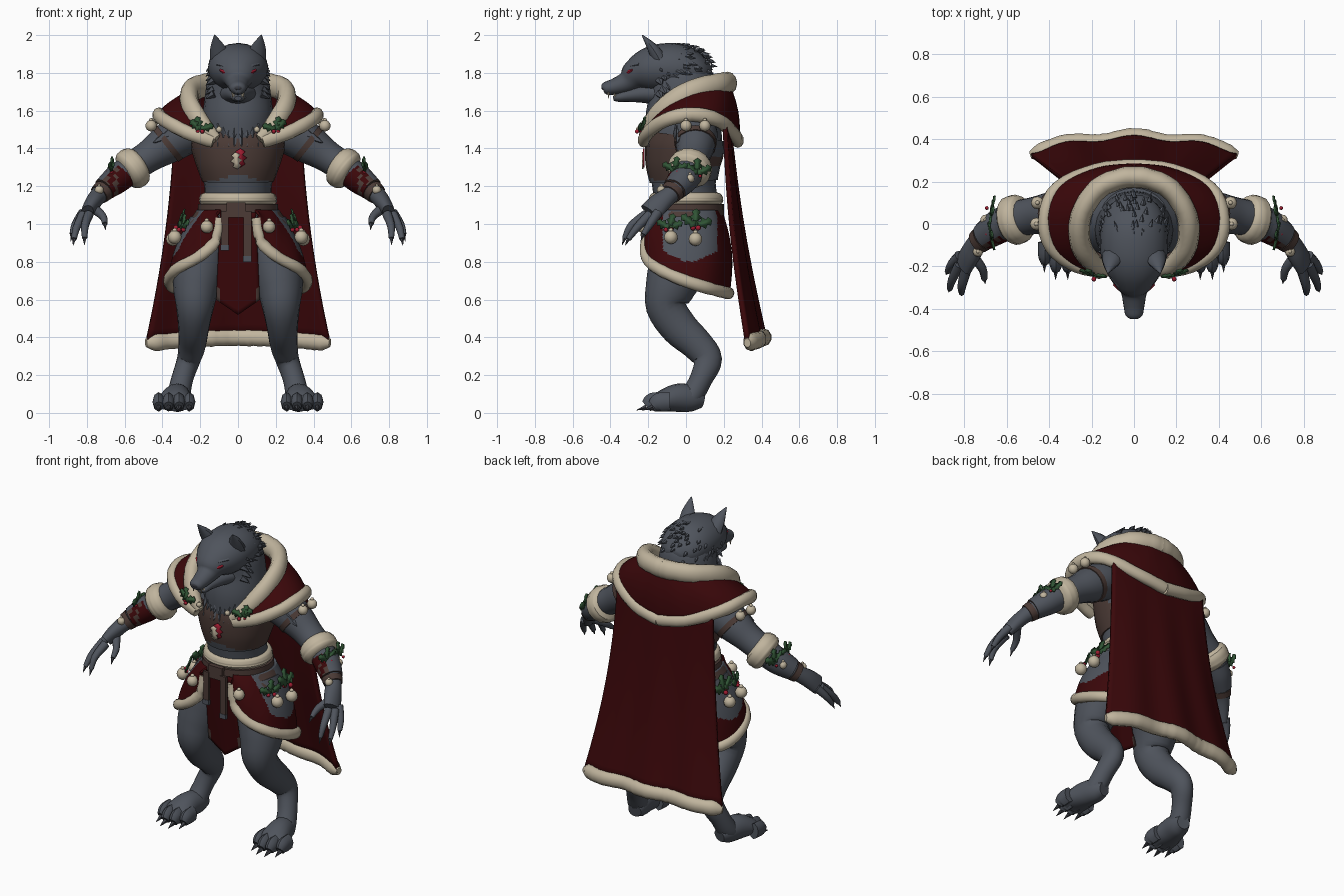
import bpy, bmesh, math, random
from mathutils import Vector, Matrix

if "Cube" in bpy.data.objects:
    bpy.data.objects.remove(bpy.data.objects["Cube"])

random.seed(4)
MATS = {}
for name, col in {"slate_fur": (0.078, 0.088, 0.108), "red_cloth": (0.043, 0.0022, 0.003),
                  "cream_fur": (0.53, 0.46, 0.34), "brown_leather": (0.072, 0.044, 0.037),
                  "holly_green": (0.03, 0.09, 0.036), "bright_red": (0.34, 0.012, 0.03),
                  "dark_claw": (0.05, 0.053, 0.064)}.items():
    MATS[name] = bpy.data.materials.new(name)
    MATS[name].diffuse_color = (*col, 1)


def finish(name, bm, mats, mirror=False, thick=0, rule=None):
    bmesh.ops.recalc_face_normals(bm, faces=bm.faces[:])
    if rule:
        for f in bm.faces:
            f.material_index = rule(f.calc_center_median(), f.normal)
    me = bpy.data.meshes.new(name)
    bm.to_mesh(me)
    bm.free()
    for m in mats.split():
        me.materials.append(MATS[m])
    ob = bpy.data.objects.new(name, me)
    bpy.context.collection.objects.link(ob)
    if mirror:
        ob.modifiers.new("mirror", 'MIRROR')
    if thick:
        s = ob.modifiers.new("thickness", 'SOLIDIFY')
        s.thickness, s.offset = thick, 0
    return ob


def resample(pts, count):
    """Smooth curve through tuples of any length."""
    out, last = [], len(pts) - 1
    for i in range(count):
        s = i / (count - 1) * last
        k = min(int(s), last - 1)
        t = s - k
        p0, p1, p2, p3 = (pts[max(0, min(last, k + j))] for j in (-1, 0, 1, 2))
        out.append(tuple(0.5 * (2*b + (c - a)*t + (2*a - 5*b + 4*c - d)*t*t + (3*b - a - 3*c + d)*t**3)
                         for a, b, c, d in zip(p0, p1, p2, p3)))
    return out


def loft(bm, pts, n=16, ref=(1, 0, 0), steps=4, rough=0):
    """Elliptical sections (x, y, z, radius along ref, other radius) joined along a path."""
    if steps > 1:
        pts = resample(pts, (len(pts) - 1) * steps + 1)
    rings = []
    for i, p in enumerate(pts):
        t = (Vector(pts[min(i + 1, len(pts) - 1)][:3]) - Vector(pts[max(i - 1, 0)][:3])).normalized()
        r = Vector(ref)
        if abs(t.dot(r)) > 0.95:
            r = Vector((0, 1, 0)) if abs(t.y) < 0.9 else Vector((0, 0, 1))
        u = (r - t * r.dot(t)).normalized()
        v = t.cross(u)
        k = 1 + random.uniform(-rough, rough)
        rings.append([bm.verts.new(Vector(p[:3]) + k * (u * p[3] * math.cos(a) + v * p[4] * math.sin(a)))
                      for a in (2 * math.pi * j / n for j in range(n))])
    for r0, r1 in zip(rings, rings[1:]):
        for j in range(n):
            bm.faces.new((r0[j], r0[(j + 1) % n], r1[(j + 1) % n], r1[j]))
    bm.faces.new(rings[0][::-1])
    bm.faces.new(rings[-1])


def part(name, mat, pts, mirror=False, rule=None, **kw):
    bm = bmesh.new()
    loft(bm, pts, **kw)
    return finish(name, bm, mat, mirror, rule=rule)


def sheet(bm, fn, nu, nv):
    g = [[bm.verts.new(fn(i / nu, j / nv)) for i in range(nu + 1)] for j in range(nv + 1)]
    for j in range(nv):
        for i in range(nu):
            bm.faces.new((g[j][i], g[j][i + 1], g[j + 1][i + 1], g[j + 1][i]))


def between(top, low, nu, bulge):
    a, b = resample(top, nu + 1), resample(low, nu + 1)
    def fn(u, v):
        i = round(u * nu)
        p = Vector(a[i]).lerp(Vector(b[i]), v)
        out = Vector((p.x, p.y, 0)).normalized() * bulge * math.sin(math.pi * v)
        if i == nu:
            out.x = 0
        return p + out
    return fn


def spike(bm, p, d, length, r, n=5):
    q = Vector(p) + Vector(d).normalized() * length
    loft(bm, [(*p, r, r), (*q, r * 0.05, r * 0.05)], n=n, steps=1)


def ball(bm, c, r, scale=(1, 1, 1)):
    bmesh.ops.create_uvsphere(bm, u_segments=12, v_segments=8, radius=r,
                              matrix=Matrix.Translation(c) @ Matrix.Diagonal((*scale, 1)))


def box(bm, c, s):
    bmesh.ops.create_cube(bm, size=1, matrix=Matrix.Translation(c) @ Matrix.Diagonal((*s, 1)))


def leaf(bm, c, n, d, length):
    c, n, d = Vector(c), Vector(n).normalized(), Vector(d)
    d = (d - n * d.dot(n)).normalized()
    w, side = (0, .27, .13, .34, .15, .25, 0), n.cross(d)
    pts = [(k, w[k]) for k in range(7)] + [(k, -w[k]) for k in range(5, 0, -1)]
    bm.faces.new([bm.verts.new(c + length * (d * k / 6 + side * s)) for k, s in pts])


# Body
part("torso", "slate_fur", [(0, .01, .9, .18, .14), (0, .01, 1.06, .185, .165), (0, -.01, 1.2, .178, .168),
     (0, -.01, 1.32, .215, .185), (0, 0, 1.43, .25, .195), (0, .02, 1.53, .25, .17), (0, .03, 1.64, .16, .14)], n=24)
part("neck_mane", "slate_fur", [(0, -.04, 1.42, .16, .17), (0, -.03, 1.55, .185, .185), (0, -.02, 1.68, .175, .175),
     (0, -.03, 1.8, .15, .165), (0, -.04, 1.9, .08, .09)], n=20)
part("head", "slate_fur", [(0, .13, 1.79, .05, .04), (0, .08, 1.8, .12, .085), (0, -.02, 1.82, .155, .13),
     (0, -.13, 1.825, .158, .13), (0, -.21, 1.81, .138, .115), (0, -.27, 1.785, .1, .085),
     (0, -.315, 1.75, .064, .058), (0, -.38, 1.727, .05, .043), (0, -.425, 1.718, .042, .034), (0, -.44, 1.713, .028, .022)], n=20)
part("lower_jaw", "slate_fur", [(0, -.1, 1.69, .12, .07), (0, -.22, 1.69, .075, .05), (0, -.31, 1.68, .046, .034),
     (0, -.36, 1.67, .036, .024), (0, -.385, 1.665, .018, .012)])
part("ear", "slate_fur", [(.093, -.14, 1.87, .055, .042), (.108, -.18, 1.935, .04, .028), (.124, -.232, 2, .003, .003)],
     mirror=True, n=10)
part("brow", "slate_fur", [(.025, -.3, 1.805, .01, .012), (.06, -.29, 1.832, .014, .016), (.105, -.245, 1.845, .01, .012)],
     mirror=True, n=8, ref=(0, 0, 1))
bm = bmesh.new()
ball(bm, (0, -.435, 1.725), .022, (1.2, .6, .8))
finish("nose", bm, "dark_claw")
part("eye", "bright_red", [(.042, -.31, 1.79, .006, .01), (.065, -.302, 1.802, .014, .014), (.092, -.281, 1.815, .006, .01)],
     mirror=True, n=8, ref=(0, 0, 1))
bm = bmesh.new()
spike(bm, (.028, -.41, 1.70), (0, 0, -1), .038, .008)
spike(bm, (.022, -.375, 1.675), (0, -.2, 1), .03, .006)
finish("teeth", bm, "cream_fur", True)

# Fur tufts on head, cheeks, chest and upper arm
bm = bmesh.new()
while len(bm.faces) < 65 * 7:
    n = Vector([random.gauss(0, 1) for _ in range(3)]).normalized()
    if n.y > -.3 and n.z > -.25:
        p = Vector((n.x * .15, -.03 + n.y * .165, 1.81 + n.z * .137))
        spike(bm, p, n * .45 + Vector((0, .7, -.3)), .036, .013)
finish("head_tufts", bm, "slate_fur")
bm = bmesh.new()
for k in range(7):
    spike(bm, (.125, -.14 + .02 * (k % 3), 1.69 + .024 * k), (1, .3, -.6), .055, .024)
for k in range(8):
    spike(bm, (.012 + .03 * (k % 4), -.185 + .008 * (k % 4), 1.475 + .045 * (k // 4)), (.1, -.55, -1), .075, .026)
for k in range(6):
    spike(bm, (.33 + .03 * (k % 3), -.03 + .07 * (k // 3), 1.5 - .02 * (k % 3)), (1, -.3, -.5), .07, .03)
finish("body_tufts", bm, "slate_fur", True)

# Arms and hands
part("arm", "slate_fur", [(.18, .04, 1.5, .1, .1), (.28, .05, 1.48, .118, .115), (.38, .05, 1.42, .105, .105),
     (.47, .04, 1.36, .088, .085), (.56, .02, 1.3, .085, .08), (.65, -.02, 1.23, .075, .07),
     (.73, -.08, 1.16, .05, .048), (.77, -.14, 1.11, .058, .042), (.8, -.19, 1.06, .062, .033)],
     mirror=True, ref=(0, 1, 0))
fingers = [((.82, -.15, 1.06), (.86, -.19, 1.0), (.878, -.225, .945)), ((.82, -.19, 1.05), (.855, -.26, .98), (.868, -.305, .92)),
           ((.79, -.21, 1.05), (.81, -.29, .99), (.812, -.325, .925)), ((.76, -.15, 1.08), (.715, -.21, 1.04), (.705, -.26, 1.0))]
bm, claws = bmesh.new(), bmesh.new()
for a, b, c in fingers:
    loft(bm, [(*a, .027, .027), (*b, .021, .021), (*c, .014, .014)], n=8)
    spike(claws, c, Vector(c) - Vector(b) + Vector((0, 0, -.03)), .04, .011)

# Legs and feet
part("leg", "slate_fur", [(.14, 0, 1, .12, .15), (.172, -.01, .9, .135, .165), (.2, -.04, .78, .142, .16),
     (.222, -.085, .66, .122, .132), (.228, -.105, .56, .1, .106), (.235, -.035, .45, .082, .098),
     (.243, .06, .36, .073, .085), (.262, .115, .28, .062, .076), (.295, .08, .18, .058, .06),
     (.315, .03, .09, .062, .06), (.32, -.01, .06, .06, .05)], mirror=True)
part("foot", "slate_fur", [(.3, .09, .065, .04, .04), (.31, .04, .075, .062, .068), (.325, -.04, .08, .075, .075),
     (.335, -.12, .064, .09, .058), (.34, -.17, .04, .088, .035)], mirror=True)
for x, y in ((.258, -.18), (.312, -.21), (.368, -.21), (.42, -.175)):
    loft(bm, [(x, y + .09, .06, .032, .05), (x, y + .03, .055, .032, .05), (x, y, .035, .024, .032)], n=8)
    spike(claws, (x, y, .03), ((x - .33) * .5, -1, -.3), .055, .015)
finish("fingers_and_toes", bm, "slate_fur", True)
finish("claws", claws, "dark_claw", True)

# Leather chest piece with emblem, arm straps
part("chest_leather", "brown_leather slate_fur", [(0, -.012, 1.225, .19, .18), (0, -.015, 1.32, .225, .2),
     (0, -.008, 1.4, .248, .21), (0, 0, 1.465, .255, .2)], n=24, steps=6,
     rule=lambda c, n: int(c.y > .06 and not 1.3 < c.z < 1.36 or c.y < -.1 and c.z < 1.25 + .02 * math.cos(c.x * 22)))
bm = bmesh.new()
leaf(bm, (.012, -.224, 1.4), (0, -1, 0), (.02, 0, -1), .1)
finish("emblem_base", bm, "bright_red", thick=.008)
bm = bmesh.new()
leaf(bm, (-.014, -.23, 1.38), (0, -1, 0), (.12, 0, -1), .09)
finish("emblem_mark", bm, "cream_fur", thick=.008)
part("upper_arm_strap", "brown_leather", [(.36, .05, 1.435, .113, .113), (.385, .05, 1.415, .11, .11)],
     mirror=True, ref=(0, 1, 0), steps=1)

# Forearm cuff, laced bracer, wrist band
part("arm_cuff", "cream_fur", [(.515, .03, 1.325, .085, .08), (.53, .026, 1.315, .11, .104), (.558, .02, 1.295, .118, .112),
     (.585, .012, 1.275, .11, .104), (.6, .008, 1.265, .08, .08)], mirror=True, ref=(0, 1, 0), rough=.015)
part("bracer", "slate_fur red_cloth brown_leather", [(.6, .008, 1.268, .083, .077), (.65, -.02, 1.23, .08, .075), (.71, -.062, 1.183, .066, .062)],
     mirror=True, ref=(0, 1, 0), steps=6,
     rule=lambda c, n: 0 if n.y > 0 or n.z > .7 else 2 if .637 < c.x < .655 or c.x > .688 else 1)
part("wrist_band", "brown_leather", [(.712, -.066, 1.177, .063, .059), (.735, -.085, 1.156, .058, .054)],
     mirror=True, ref=(0, 1, 0), steps=1)

# Shoulder mantle with fur collar and hem
collar = [(.115, -.225, 1.45), (.185, -.19, 1.52), (.25, -.1, 1.62), (.25, .04, 1.7), (.17, .165, 1.735), (.06, .215, 1.745), (0, .22, 1.745)]
hem = [(.13, -.225, 1.44), (.27, -.2, 1.485), (.39, -.11, 1.55), (.42, .03, 1.58), (.36, .17, 1.55), (.18, .255, 1.475), (0, .275, 1.44)]
bm = bmesh.new()
sheet(bm, between(collar, hem, 30, .02), 30, 6)
finish("mantle", bm, "red_cloth", True, .02)
part("collar_fur", "cream_fur", [(*p, r, q) for p, r, q in zip(collar, (.03, .05, .062, .066, .062, .06, .06), (.025, .045, .05, .05, .05, .05, .05))],
     mirror=True, ref=(0, 0, 1), n=12, rough=.03)
part("mantle_hem_fur", "cream_fur", [(*p, .038, .032) for p in hem], mirror=True, ref=(0, 0, 1), n=10, rough=.06)


# Long cape with folds and fur hem
def cape(s, v):
    u = 2 * s - 1
    fold = v * (.05 * (1 - u * u) + .011 * math.cos(3 * math.pi * u)) - .02 * math.sin(math.pi * v)
    return Vector((u * (.335 + .04 * v + .112 * v * v), .205 + .02 * (1 - u * u) + .13 * v + fold, 1.54 - 1.14 * v - .03 * v * u * u))


bm = bmesh.new()
sheet(bm, cape, 36, 16)
finish("cape", bm, "red_cloth", thick=.025)
ends = [.5] + [1] * 23 + [.5]
part("cape_hem_fur", "cream_fur", [(*cape(i / 24, 1), .046 * e, .038 * e) for i, e in enumerate(ends)],
     ref=(0, 0, 1), n=10, steps=2, rough=.06)

# Skirt with hip panel, fur edges and belt
waist = [(.09, -.18, 1.07), (.18, -.11, 1.07), (.212, .02, 1.07), (.16, .14, 1.07), (0, .185, 1.07)]
skirt = [(.1, -.195, 1.03), (.12, -.21, .91), (.21, -.21, .825), (.32, -.15, .765), (.365, -.02, .705), (.33, .12, .66), (.18, .215, .635), (0, .225, .635)]
bm = bmesh.new()
sheet(bm, between(waist, skirt, 100, .03), 100, 40)
finish("skirt", bm, "red_cloth slate_fur brown_leather", True, .015,
       rule=lambda c, n: 2 if 1.0 < c.z < 1.06 and -.09 < c.y < .04 and c.x > .1 else
       1 if c.x > .15 and -.12 < c.y < .16 and c.z > .8 + max(0, abs(c.y - .02) - .03) * .5 else 0)
part("skirt_hem_fur", "cream_fur", [(*p, .032, .029) for p in skirt], mirror=True, ref=(0, .3, 1), n=10, rough=.06)
part("waist_fur", "cream_fur", [(0, 0, 1.095, .18, .165), (0, 0, 1.11, .203, .192), (0, 0, 1.135, .205, .196), (0, 0, 1.158, .195, .186), (0, 0, 1.168, .17, .16)],
     n=28, rough=.01)
part("belt", "brown_leather", [(0, 0, 1.045, .215, .202), (0, 0, 1.105, .212, .2)], n=28, steps=1)
bm = bmesh.new()
box(bm, (-.01, -.205, 1.075), (.1, .03, .08))
box(bm, (-.07, -.218, .97), (.04, .016, .2))
box(bm, (.05, -.218, .94), (.042, .016, .26))
finish("belt_buckle_and_straps", bm, "brown_leather")
bm = bmesh.new()
box(bm, (-.07, -.218, .875), (.043, .02, .03))
box(bm, (.05, -.218, .815), (.045, .02, .03))
finish("strap_tips", bm, "slate_fur")

# Front loincloth with pointed end and trimmed corners
bm = bmesh.new()
sheet(bm, lambda s, v: Vector(((2*s - 1) * (.095 + .02 * v), -.195 + .07 * v, 1.06 - v * (.46 + .08 * (1 - abs(2*s - 1))))), 12, 20)
finish("loincloth", bm, "red_cloth brown_leather", thick=.015, rule=lambda c, n: int(abs(c.x) > .095 and c.z < .66))

# Bells, holly leaves and berries
bm = bmesh.new()
for c, r in (((.455, .1, 1.52), .03), ((.46, 0, 1.52), .03), ((.735, -.13, 1.18), .024), ((.7, .02, 1.24), .024), ((.345, .05, .92), .036),
             ((.335, -.08, .93), .036), ((.165, -.225, .985), .034), ((.1, -.25, 1.5), .016)):
    ball(bm, c, r)
    ball(bm, (c[0], c[1], c[2] + r), r * .35)
finish("bells", bm, "cream_fur", True)
leaves, berries = bmesh.new(), bmesh.new()
for c, n, size, br in (((.2, -.24, 1.5), (.2, -1, .3), .075, .011), ((.31, .05, .99), (1, .1, .3), .095, .014),
                       ((.295, -.09, .98), (1, -.4, .3), .08, .012), ((.675, .06, 1.265), (1, .2, .15), .085, .009),
                       ((.675, -.06, 1.285), (1, -.2, .15), .075, .009)):
    for d in ((-.6, -.9, .5), (.6, .9, .5), (.3, .1, 1)):
        leaf(leaves, c, n, d, size)
    for k in (-1, 1):
        ball(berries, Vector(c) + Vector(n) * .006 + Vector((.012 * k, .014 * k, -.012)), br)
finish("holly_leaves", leaves, "holly_green", True, .008)
finish("holly_berries", berries, "bright_red", True)

# Smooth shading with sharp edges kept
bpy.ops.object.select_all(action='SELECT')
bpy.context.view_layer.objects.active = bpy.context.selected_objects[0]
bpy.ops.object.shade_smooth_by_angle(angle=math.radians(45))

for m in bpy.data.materials:
    if m.users and not m.is_grease_pencil:
        m.use_nodes = True
        m.node_tree.nodes["Principled BSDF"].inputs["Base Color"].default_value = m.diffuse_color
